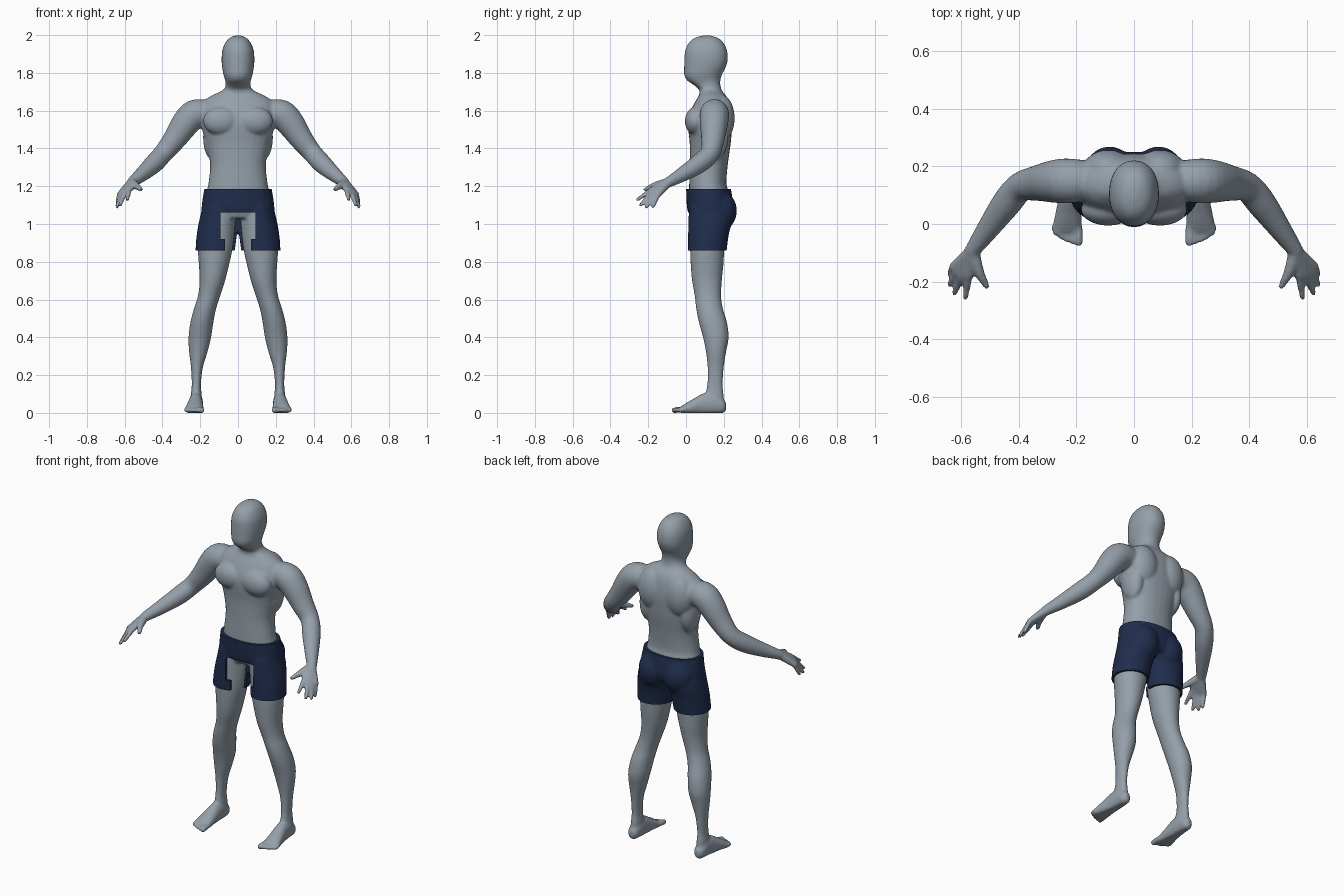
import bpy
import bmesh
import math
from mathutils import Vector, Matrix

X, Y, Z = Vector((1, 0, 0)), Vector((0, 1, 0)), Vector((0, 0, 1))
SIDES = 28

if "Cube" in bpy.data.objects:
    bpy.data.objects.remove(bpy.data.objects["Cube"])


def make_material(name, colour):
    mat = bpy.data.materials.new(name)
    mat.use_nodes = True
    mat.diffuse_color = (*colour, 1)
    mat.node_tree.nodes["Principled BSDF"].inputs["Base Color"].default_value = (*colour, 1)
    return mat


skin = make_material("grey skin", (0.30, 0.35, 0.40))
navy = make_material("navy cloth", (0.014, 0.026, 0.072))


def smooth_rings(rings, steps=4):
    """Catmull-Rom interpolation of ring tuples."""
    rows = [Vector(r) for r in rings]
    result = []
    for i in range(len(rows) - 1):
        p0, p1 = rows[max(i - 1, 0)], rows[i]
        p2, p3 = rows[i + 1], rows[min(i + 2, len(rows) - 1)]
        for k in range(steps):
            t = k / steps
            result.append((p1 * 2 + (p2 - p0) * t + (p0 * 2 - p1 * 5 + p2 * 4 - p3) * t * t
                           + (p1 * 3 - p0 - p2 * 3 + p3) * t ** 3) * 0.5)
    return result + [rows[-1]]


def rounded(value, power):
    return math.copysign(abs(value) ** power, value)


def loft(bm, rings, u=X, v=Y, grow=0.0, power=1.0, along=False):
    """Skin rings (x, y, z, half width, half depth); along turns them to the path."""
    rows = smooth_rings(rings)
    loops = []
    for i, row in enumerate(rows):
        centre = Vector(row[:3])
        if along:
            ahead, behind = rows[min(i + 1, len(rows) - 1)], rows[max(i - 1, 0)]
            tangent = (Vector(ahead[:3]) - Vector(behind[:3])).normalized()
            u = tangent.cross(Z if abs(tangent.z) < 0.9 else X).normalized()
            v = tangent.cross(u)
        loop = []
        for k in range(SIDES):
            a = math.tau * k / SIDES
            p = centre + u * (row[3] + grow) * rounded(math.cos(a), power)
            p += v * (row[4] + grow) * rounded(math.sin(a), power)
            p.z = max(p.z, 0)
            loop.append(bm.verts.new(p))
        loops.append(loop)
    for a, b in zip(loops, loops[1:]):
        for k in range(SIDES):
            n = (k + 1) % SIDES
            bm.faces.new((a[k], a[n], b[n], b[k]))
    bm.faces.new(loops[0])
    bm.faces.new(loops[-1])


def ball(bm, centre, radii, grow=0.0):
    scale = Matrix.Diagonal([r + grow for r in radii] + [1])
    bmesh.ops.create_uvsphere(bm, u_segments=24, v_segments=16, radius=1,
                              matrix=Matrix.Translation(centre) @ scale)


def tube(bm, points):
    """Round-ended limb through (x, y, z, radius) points."""
    loft(bm, [(*p, p[3]) for p in points], along=True)
    for p in (points[0], points[-1]):
        ball(bm, p[:3], [p[3]] * 3)


def spans(table):
    """Rows of z, x range, y range become level rings."""
    return [((a + b) / 2, (c + d) / 2, z, (b - a) / 2, (d - c) / 2)
            for z, a, b, c, d in table]


def centred(table):
    return spans([(z, -w, w, c, d) for z, w, c, d in table])


def mirror_copy(bm):
    copy = bmesh.ops.duplicate(bm, geom=bm.verts[:] + bm.edges[:] + bm.faces[:])
    for item in copy["geom"]:
        if isinstance(item, bmesh.types.BMVert):
            item.co.x *= -1


def finish(bm, name, mat):
    bmesh.ops.recalc_face_normals(bm, faces=bm.faces[:])
    mesh = bpy.data.meshes.new(name)
    bm.to_mesh(mesh)
    bm.free()
    mesh.materials.append(mat)
    obj = bpy.data.objects.new(name, mesh)
    bpy.context.collection.objects.link(obj)
    return obj


def apply_modifiers(obj):
    bpy.ops.object.select_all(action="DESELECT")
    obj.select_set(True)
    bpy.context.view_layer.objects.active = obj
    for mod in list(obj.modifiers):
        bpy.ops.object.modifier_apply(modifier=mod.name)
    bpy.ops.object.shade_smooth_by_angle(angle=math.radians(40))


def fuse(obj, voxel, repeats):
    remesh = obj.modifiers.new("fuse", "REMESH")
    remesh.mode = "VOXEL"
    remesh.voxel_size = voxel
    relax = obj.modifiers.new("relax", "SMOOTH")
    relax.factor = 0.5
    relax.iterations = repeats
    apply_modifiers(obj)


# Section tables for the trunk and legs
head = [(1.998, .015, .09, .13), (1.985, .045, .045, .17), (1.96, .067, .015, .198),
        (1.92, .083, -.004, .217), (1.87, .087, -.009, .221), (1.83, .084, -.01, .21),
        (1.79, .077, -.01, .19), (1.76, .068, .006, .182), (1.735, .066, .042, .182),
        (1.715, .074, .066, .187)]
torso = [(1.70, .095, .072, .195), (1.68, .14, .068, .212), (1.65, .18, .05, .228),
         (1.60, .20, .025, .24), (1.55, .20, .012, .245), (1.50, .19, .012, .243),
         (1.42, .168, .02, .236), (1.32, .148, .02, .222)]
waist = [(1.22, .156, .017, .214), (1.17, .166, .017, .225), (1.08, .178, .022, .236),
         (1.03, .17, .04, .22)]
thigh = [(1.10, .03, .172, .03, .22), (1.03, .012, .19, .026, .235),
         (.95, .018, .205, .024, .215), (.86, .03, .212, .022, .203)]
shin = [(.78, .048, .207, .025, .198), (.70, .068, .203, .032, .19),
        (.62, .094, .212, .046, .186), (.55, .116, .234, .054, .196),
        (.48, .13, .252, .068, .217), (.40, .142, .262, .09, .226),
        (.32, .162, .259, .106, .212), (.24, .186, .249, .114, .2),
        (.15, .196, .245, .112, .194), (.09, .192, .25, .10, .2), (.04, .195, .25, .10, .2)]


def add_thigh(bm, grow=0.0):
    ball(bm, (.085, .165, 1.07), (.08, .092, .10), grow)


# Side parts of the body: leg, foot, arm, hand and muscle masses
body = bmesh.new()
add_thigh(body)
loft(body, spans(thigh + shin))
foot = [(.222, .213, .035, .012, .02), (.222, .195, .036, .03, .038),
        (.222, .15, .05, .036, .06), (.224, .09, .045, .039, .058),
        (.228, .04, .032, .045, .043), (.231, 0, .02, .05, .032), (.233, -.028, .014, .049, .02)]
loft(body, foot, u=X, v=Z)
for i in range(5):
    size = .016 if i == 0 else .0115
    x = .195 + .02 * i
    tube(body, [(x, -.01, .018, size), (x - .002, -.062 + .002 * i * i, .014, size)])

tube(body, [(.16, .15, 1.585, .07), (.23, .15, 1.58, .078), (.28, .148, 1.53, .074),
            (.335, .142, 1.45, .062), (.395, .128, 1.375, .052), (.445, .07, 1.32, .051),
            (.51, -.02, 1.262, .039), (.56, -.09, 1.222, .028)])
wrist = (.562, -.095, 1.22, .025)
knuckles = [((.574, -.18, 1.183), (.586, -.255, 1.13)), ((.597, -.18, 1.17), (.624, -.24, 1.1)),
            ((.615, -.168, 1.16), (.641, -.21, 1.09)), ((.628, -.148, 1.155), (.641, -.175, 1.092))]
for base, tip in knuckles:
    tube(body, [wrist, (*base, .016)])
    tube(body, [(*base, .0145), (*tip, .0105)])
tube(body, [wrist, (.54, -.165, 1.203, .019), (.513, -.215, 1.182, .0115)])

ball(body, (.09, .05, 1.545), (.095, .056, .075))
ball(body, (.09, .185, 1.56), (.09, .073, .125))
ball(body, (.135, .15, 1.46), (.05, .075, .12))
mirror_copy(body)

# Head and trunk
loft(body, centred(head + torso + waist), power=.92)
figure = finish(body, "body", skin)
fuse(figure, .0075, 6)

# Shorts follow the hips and thighs with a little ease
cloth = bmesh.new()
EASE = .013
add_thigh(cloth, EASE)
loft(cloth, spans(thigh + shin[:1]), grow=EASE)
mirror_copy(cloth)
loft(cloth, centred(waist), grow=EASE + .003, power=.92)
shorts = finish(cloth, "shorts", navy)
fuse(shorts, .0085, 6)

# Trim the waistband and hems level
trim = bmesh.new()
trim.from_mesh(shorts.data)
for height, upward in ((1.185, 1), (.86, -1)):
    cut = bmesh.ops.bisect_plane(trim, geom=trim.verts[:] + trim.edges[:] + trim.faces[:],
                                 plane_co=(0, 0, height), plane_no=(0, 0, upward), clear_outer=True)
    rim = [e for e in cut["geom_cut"] if isinstance(e, bmesh.types.BMEdge)]
    bmesh.ops.holes_fill(trim, edges=rim, sides=0)
bmesh.ops.recalc_face_normals(trim, faces=trim.faces[:])
trim.to_mesh(shorts.data)
trim.free()

# Stepped opening at the front of the shorts
for name, half, low, high in (("upper_opening", .093, .92, 1.06), ("lower_opening", .07, .80, .921)):
    block = bmesh.new()
    size = Matrix.Diagonal((half * 2, .3, high - low, 1))
    bmesh.ops.create_cube(block, size=1, matrix=Matrix.Translation((0, -.05, (low + high) / 2)) @ size)
    cutter = finish(block, name, navy)
    cutter.hide_render = True
    difference = shorts.modifiers.new(name, "BOOLEAN")
    difference.operation = "DIFFERENCE"
    difference.object = cutter
    apply_modifiers(shorts)
    bpy.data.objects.remove(cutter)
